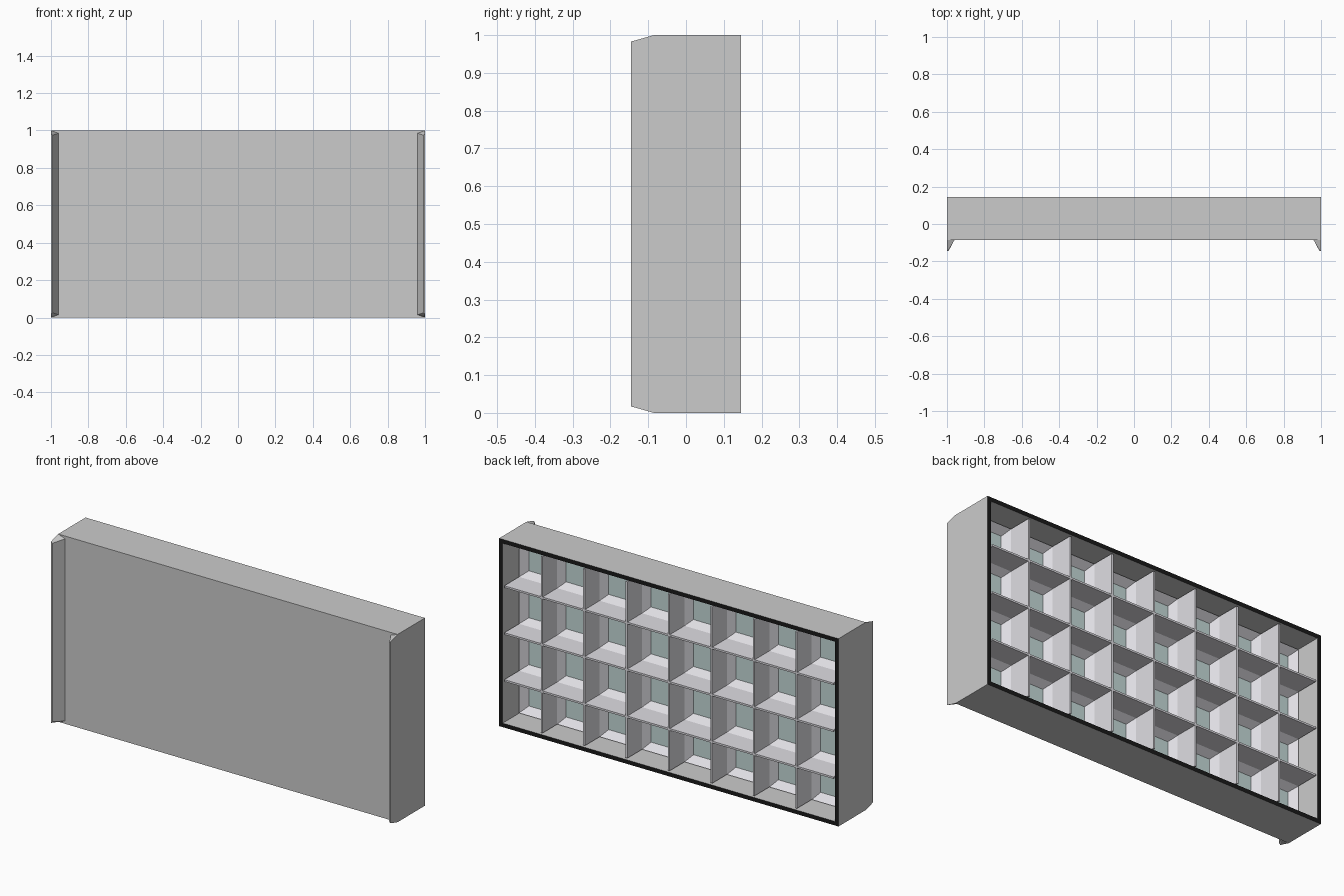
import bpy, bmesh
from mathutils import Vector

if "Cube" in bpy.data.objects:
    bpy.data.objects.remove(bpy.data.objects["Cube"])

W, H, RIM = 1.0, 1.0, 0.03
FRONT, BACK, DEEP, BEND = -0.085, 0.145, -0.02, 0.02
BLADE, FOOT = 0.005, 0.03          # half thickness of divider at blade and foot


def material(name, rgb):
    m = bpy.data.materials.new(name)
    m.diffuse_color = (*rgb, 1)
    m.use_nodes = True
    m.node_tree.nodes["Principled BSDF"].inputs["Base Color"].default_value = m.diffuse_color
    return m


def finish(bm, name, mats=()):
    bmesh.ops.recalc_face_normals(bm, faces=bm.faces)
    me = bpy.data.meshes.new(name)
    bm.to_mesh(me)
    bm.free()
    for m in mats:
        me.materials.append(m)
    ob = bpy.data.objects.new(name, me)
    bpy.context.collection.objects.link(ob)
    return ob


grey = material("casing_grey", (0.6, 0.6, 0.6))
black = material("rim_black", (0.01, 0.01, 0.01))
teal = material("panel_teal", (0.56, 0.70, 0.69))
lilac = material("divider_grey", (0.74, 0.73, 0.77))

# Casing: box open at the back, black rim, teal inner panel
bm = bmesh.new()
bmesh.ops.create_cube(bm, size=1)
for v in bm.verts:
    v.co = Vector((v.co.x * 2 * W, (v.co.y + 0.5) * (BACK - FRONT) + FRONT,
                   (v.co.z + 0.5) * H))
bm.normal_update()
back = max(bm.faces, key=lambda f: f.calc_center_median().y)
rim = bmesh.ops.inset_region(bm, faces=[back], thickness=RIM)["faces"]
for f in rim:
    f.material_index = 1
ext = bmesh.ops.extrude_face_region(bm, geom=[back])
for v in [g for g in ext["geom"] if isinstance(g, bmesh.types.BMVert)]:
    v.co.y = DEEP
if back.is_valid:
    bmesh.ops.delete(bm, geom=[back], context="FACES_ONLY")
for f in ext["geom"]:
    if isinstance(f, bmesh.types.BMFace):
        f.material_index = 2
finish(bm, "casing", (grey, black, teal))


# Beam: extrude an (offset, y) profile along x or z
def beam(name, profile, pos, vertical, mat):
    bm = bmesh.new()
    lo, hi = (RIM, H - RIM) if vertical else (-W + RIM, W - RIM)
    place = (lambda o, y, t: (pos + o, y, t)) if vertical else (lambda o, y, t: (t, y, pos + o))
    face = bm.faces.new([bm.verts.new(place(o, y, lo)) for o, y in profile])
    ext = bmesh.ops.extrude_face_region(bm, geom=[face])
    for v in [g for g in ext["geom"] if isinstance(g, bmesh.types.BMVert)]:
        v.co[2 if vertical else 0] = hi
    finish(bm, name, (mat,))


# Dividers: thin blades with a flared foot against the panel
side = [(BLADE, BACK - 0.001), (BLADE, BEND), (FOOT, DEEP)]
divider = side + [(-o, y) for o, y in reversed(side)]
for i in range(1, 8):
    beam(f"upright_divider_{i}", divider, -W + i * 0.25, True, lilac)
for i in range(1, 4):
    beam(f"shelf_divider_{i}", divider, i * 0.25, False, lilac)

# Sloped fillets where the outer walls meet the panel
for s, label in ((1, "low"), (-1, "high")):
    wedge = [(0, BEND), (s * FOOT, DEEP), (0, DEEP)]
    beam(f"side_fillet_{label}", wedge, -s * (W - RIM), True, lilac)
    beam(f"edge_fillet_{label}", wedge, H / 2 - s * (H / 2 - RIM), False, lilac)

# Front lips: tapered fins down both front edges
for s, label in ((-1, "left"), (1, "right")):
    bm = bmesh.new()
    for x, y, inset in ((1, FRONT, 0), (0.96, FRONT, 0.015),
                        (1, -0.145, 0.017), (0.992, -0.145, 0.025)):
        for z in (inset, H - inset):
            bm.verts.new((s * x, y, z))
    bmesh.ops.convex_hull(bm, input=bm.verts)
    bmesh.ops.dissolve_limit(bm, angle_limit=0.01, verts=bm.verts, edges=bm.edges)
    finish(bm, f"front_lip_{label}", (grey,))
